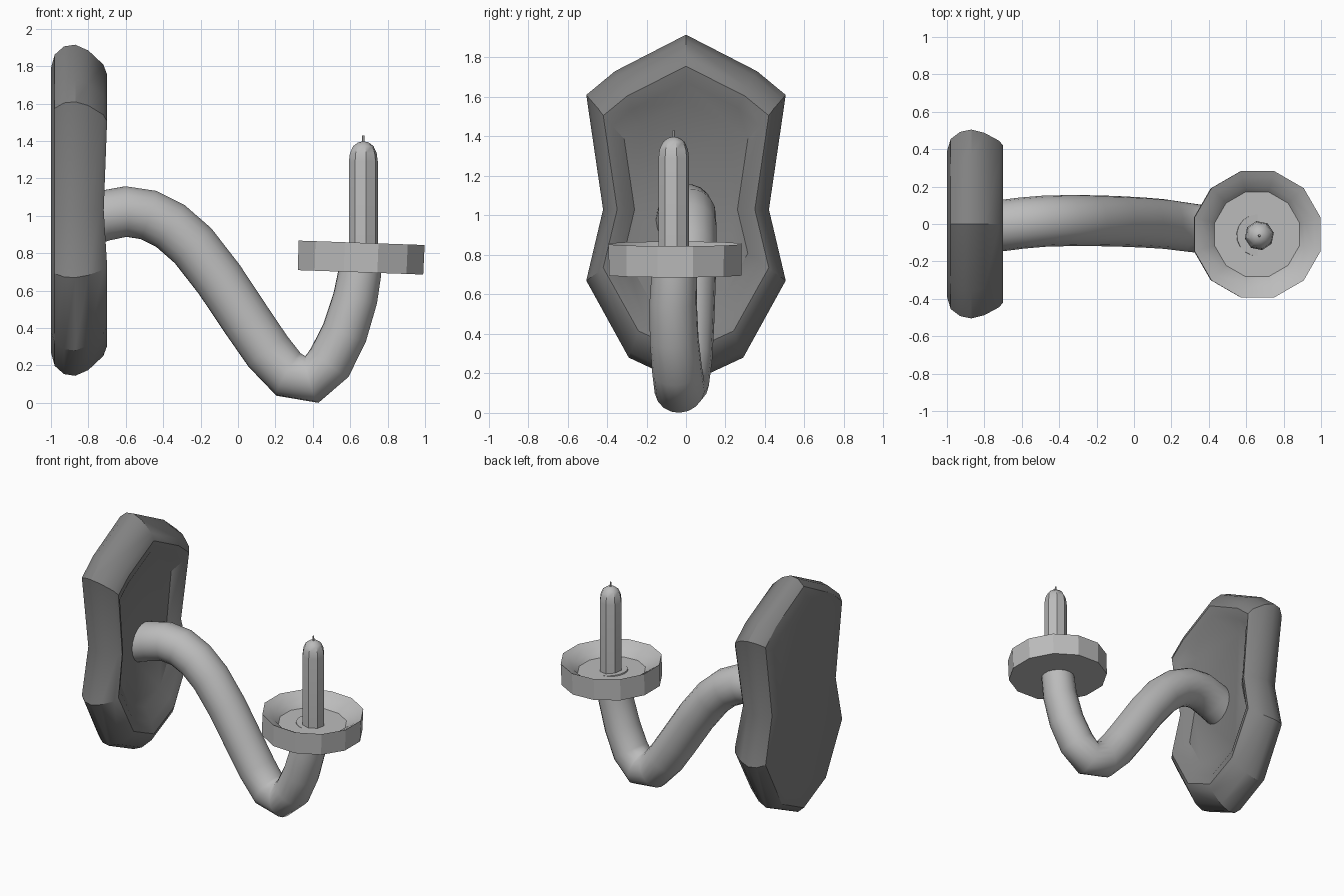
import bpy, bmesh
from math import cos, sin, pi, radians
from mathutils import Matrix

if "Cube" in bpy.data.objects:
    bpy.data.objects.remove(bpy.data.objects["Cube"])


def grey(name, value):
    mat = bpy.data.materials.new(name)
    mat.diffuse_color = (value, value, value, 1)
    mat.use_nodes = True
    mat.node_tree.nodes["Principled BSDF"].inputs["Base Color"].default_value = mat.diffuse_color
    return mat


dark_metal, mid_grey = grey("dark_metal", .22), grey("mid_grey", .5)


def loft(name, rings, matrix=Matrix(), angle=30, mat=mid_grey):
    """Skin a stack of equal-sized point rings and cap both ends."""
    bm = bmesh.new()
    loops = [[bm.verts.new(matrix @ Matrix.Translation(p).translation) for p in r]
             for r in rings]
    n = len(loops[0])
    for a, b in zip(loops, loops[1:]):
        for i in range(n):
            j = (i + 1) % n
            bm.faces.new((a[i], a[j], b[j], b[i]))
    bm.faces.new(loops[0])
    bm.faces.new(loops[-1])
    bmesh.ops.recalc_face_normals(bm, faces=bm.faces)
    me = bpy.data.meshes.new(name)
    bm.to_mesh(me)
    bm.free()
    me.materials.append(mat)
    ob = bpy.data.objects.new(name, me)
    bpy.context.collection.objects.link(ob)
    bpy.ops.object.select_all(action='DESELECT')
    bpy.context.view_layer.objects.active = ob
    ob.select_set(True)
    bpy.ops.object.shade_smooth_by_angle(angle=radians(angle))
    return ob


def turned(name, profile, sides, matrix, phase=0.0, angle=25):
    """Faceted solid of revolution from (radius, height) pairs."""
    rings = [[(r * cos(2 * pi * (i + phase) / sides),
               r * sin(2 * pi * (i + phase) / sides), z) for i in range(sides)]
             for r, z in profile]
    return loft(name, rings, matrix, angle)


# wall plate: shield outline (y, z about the centre) scaled through its depth,
# as (x, y scale, z scale); the front rim dips a little at the waist
half = [(0, .885), (.36, .70), (.505, .58), (.42, 0), (.505, -.36), (.29, -.75), (0, -.885)]
outline = half + [(-y, z) for y, z in half[-2:0:-1]]
depth = [(-1, .77, .86), (-.98, .90, .94), (-.93, .975, .99), (-.87, 1, 1), (-.80, .965, .965),
         (-.72, .88, .88), (-.70, .83, .82), (-.72, .74, .73), (-.775, .62, .615)]
loft("wall_plate", [[(x - (.018 if z == 0 and -.77 < x else 0), y * sy, 1.03 + z * sz)
                     for y, z in outline] for x, sy, sz in depth], angle=32, mat=dark_metal)

# curved arm: tapering round tube
path = [(-.84, -.02, .96), (-.72, -.01, 1.0), (-.60, .005, 1.023), (-.48, .015, 1.005),
        (-.36, .018, .945), (-.24, .018, .84), (-.10, .015, .66), (.05, .008, .435),
        (.16, 0, .275), (.27, -.015, .152), (.395, -.032, .125), (.49, -.045, .215),
        (.57, -.06, .375), (.627, -.065, .56), (.65, -.06, .69), (.66, -.06, .773)]
curve = bpy.data.curves.new("arm", 'CURVE')
curve.dimensions = '3D'
curve.bevel_depth = 1.0
curve.bevel_resolution = 7
curve.use_fill_caps = True
curve.materials.append(mid_grey)
spline = curve.splines.new('POLY')
spline.points.add(len(path) - 1)
for i, (pt, co) in enumerate(zip(spline.points, path)):
    pt.co = (*co, 1)
    pt.radius = .137 - .026 * (i / (len(path) - 1)) ** 3
spline.use_smooth = True
bpy.context.collection.objects.link(bpy.data.objects.new("arm", curve))

# drip dish: twelve-sided, slightly tilted
tilt = Matrix.Translation((.658, -.055, .778)) @ Matrix.Rotation(radians(2), 4, 'Y')
turned("drip_dish", [(.347, -.08), (.349, .078), (.315, .06), (.262, .025), (.235, -.005)],
       12, tilt, phase=.5)

# candle and wick
stand = Matrix.Translation((.67, -.062, 0))
turned("candle", [(.079, .75), (.079, 1.29), (.073, 1.335), (.056, 1.372), (.03, 1.392), (.005, 1.398)],
       8, stand, phase=.25, angle=40)
turned("wick", [(.008, 1.38), (.006, 1.43)], 6, stand)
